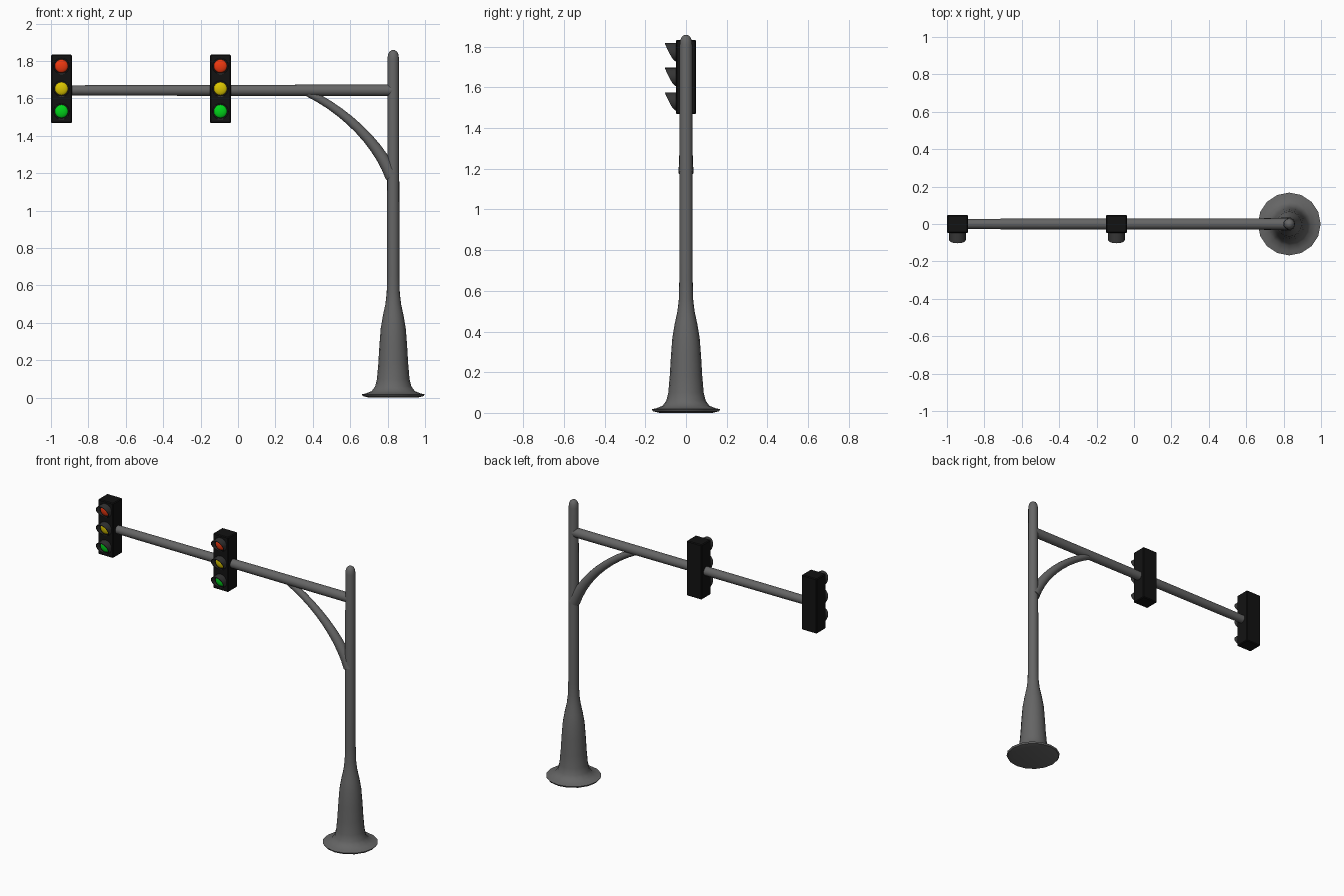
import bpy, bmesh
from math import sin, cos, pi
from mathutils import Vector

if "Cube" in bpy.data.objects:
    bpy.data.objects.remove(bpy.data.objects["Cube"])


def material(name, rgb):
    m = bpy.data.materials.new(name)
    m.diffuse_color = (*rgb, 1)
    m.use_nodes = True
    m.node_tree.nodes["Principled BSDF"].inputs["Base Color"].default_value = m.diffuse_color
    return m


GREY = material("grey_metal", (0.13, 0.13, 0.13))
BLACK = material("black_housing", (0.006, 0.006, 0.006))
DARK = material("dark_visor", (0.035, 0.035, 0.035))
RED = material("red_lens", (0.85, 0.04, 0.005))
YELLOW = material("yellow_lens", (0.7, 0.55, 0.0))
GREEN = material("green_lens", (0.0, 0.65, 0.01))


def finish(bm, name, mat, angle=0.7):
    bmesh.ops.recalc_face_normals(bm, faces=bm.faces[:])
    me = bpy.data.meshes.new(name)
    bm.to_mesh(me)
    bm.free()
    me.materials.append(mat)
    ob = bpy.data.objects.new(name, me)
    bpy.context.collection.objects.link(ob)
    bpy.ops.object.select_all(action='DESELECT')
    ob.select_set(True)
    bpy.context.view_layer.objects.active = ob
    bpy.ops.object.shade_smooth_by_angle(angle=angle)
    return ob


def bridge(bm, rings):
    for a, b in zip(rings, rings[1:]):
        n = len(a)
        for i in range(n):
            bm.faces.new((a[i], a[(i + 1) % n], b[(i + 1) % n], b[i]))


def tube(name, path, radii, mat, sides=16):
    """Capped round tube along a path in the XZ plane."""
    bm = bmesh.new()
    pts = [Vector((x, 0, z)) for x, z in path]
    rings = []
    for k, (p, r) in enumerate(zip(pts, radii)):
        t = (pts[min(k + 1, len(pts) - 1)] - pts[max(k - 1, 0)]).normalized()
        side = Vector((0, 1, 0))
        up = t.cross(side)
        rings.append([bm.verts.new(p + r * (cos(2 * pi * i / sides) * up + sin(2 * pi * i / sides) * side))
                      for i in range(sides)])
    bridge(bm, rings)
    bm.faces.new(rings[0])
    bm.faces.new(rings[-1])
    return finish(bm, name, mat)


PX = 0.83      # pole position
AZ = 1.643     # arm height

# Pole with flared foot and domed top: (radius, height)
profile = [(0.13, 0.0), (0.162, 0.008), (0.168, 0.018), (0.145, 0.023), (0.115, 0.035), (0.097, 0.06),
           (0.087, 0.10), (0.08, 0.18), (0.074, 0.28), (0.067, 0.37), (0.055, 0.44),
           (0.042, 0.50), (0.035, 0.56), (0.033, 0.65), (0.031, 1.81), (0.028, 1.834),
           (0.02, 1.85), (0.008, 1.858)]
tube("pole", [(PX, z) for r, z in profile], [r for r, z in profile], GREY)

# Horizontal arm, slightly tapered
tube("arm", [(PX, AZ), (-0.75, AZ), (-0.95, AZ)], [0.031, 0.028, 0.026], GREY)

# Curved brace, thicker at the pole
p0, p1, p2, p3 = [Vector(v) for v in ((0.825, 1.18), (0.75, 1.36), (0.58, 1.53), (0.37, 1.633))]
path, radii = [], []
for k in range(11):
    t = k / 10
    path.append(p0 * (1 - t)**3 + p1 * 3 * t * (1 - t)**2 + p2 * 3 * t * t * (1 - t) + p3 * t**3)
    radii.append(0.021 + 0.016 * (1 - t)**1.6)
tube("brace", path, radii, GREY)


def signal_head(tag, x):
    # Housing
    bm = bmesh.new()
    bmesh.ops.create_cube(bm, size=1)
    for v in bm.verts:
        v.co = Vector((x + v.co.x * 0.112, v.co.y * 0.098, 1.651 + v.co.z * 0.366))
    bmesh.ops.bevel(bm, geom=bm.edges[:], offset=0.005, segments=1, affect='EDGES')
    finish(bm, tag + "_housing", BLACK, 0.5)

    for colour, mat, z in (("red", RED, 1.773), ("yellow", YELLOW, 1.652), ("green", GREEN, 1.531)):
        # Domed lens
        bm = bmesh.new()
        bmesh.ops.create_uvsphere(bm, u_segments=16, v_segments=10, radius=1)
        for v in bm.verts:
            v.co = Vector((x + v.co.x * 0.036, -0.048 + v.co.z * 0.014, z + v.co.y * 0.036))
        finish(bm, f"{tag}_{colour}_lens", mat)

        # Visor: open tube with its mouth cut back toward the bottom
        bm = bmesh.new()
        rings = [[], [], [], []]
        for i in range(20):
            a = 2 * pi * i / 20
            depth = 0.003 + 0.052 * ((1 + cos(a)) / 2)**0.65
            for ring, r, y in zip(rings, (0.045, 0.045, 0.041, 0.041),
                                  (-0.045, -0.048 - depth, -0.048 - depth, -0.045)):
                ring.append(bm.verts.new((x + r * sin(a), y, z + r * cos(a))))
        bridge(bm, rings + [rings[0]])
        finish(bm, f"{tag}_{colour}_visor", DARK)


signal_head("end_signal", -0.944)
signal_head("middle_signal", -0.094)
